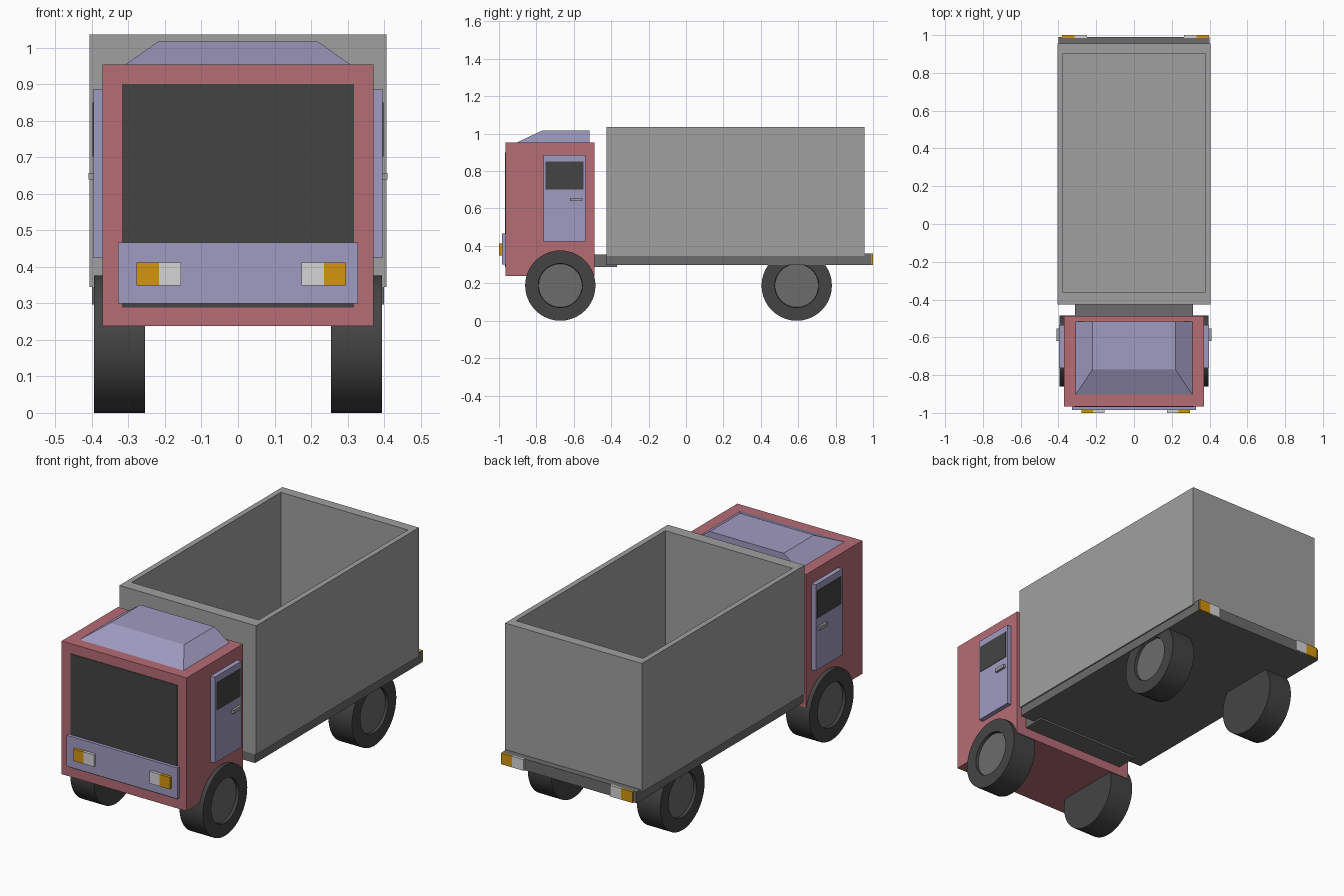
import bpy, bmesh, math
from mathutils import Matrix

cube = bpy.data.objects.get("Cube")
if cube:
    bpy.data.objects.remove(cube, do_unlink=True)


def material(name, *srgb):
    rgb = [(c / 255 / 12.92) if c < 11 else ((c / 255 + 0.055) / 1.055) ** 2.4 for c in srgb]
    mat = bpy.data.materials.new(name)
    mat.use_nodes = True
    mat.diffuse_color = (*rgb, 1)
    mat.node_tree.nodes["Principled BSDF"].inputs["Base Color"].default_value = (*rgb, 1)
    return mat


RED = material("cab red", 182, 109, 117)
LILAC = material("trim lilac", 160, 155, 193)
GREY = material("bed grey", 160, 160, 160)
STEEL = material("chassis grey", 108, 108, 108)
DARK = material("rubber and glass", 68, 68, 68)
WHITE = material("lamp white", 213, 213, 213)
AMBER = material("lamp amber", 212, 149, 16)


def add_object(name, bm, *mats):
    bmesh.ops.recalc_face_normals(bm, faces=bm.faces)
    mesh = bpy.data.meshes.new(name)
    bm.to_mesh(mesh)
    bm.free()
    for mat in mats:
        mesh.materials.append(mat)
    obj = bpy.data.objects.new(name, mesh)
    bpy.context.collection.objects.link(obj)
    return obj


def box_mesh(x, y, z):
    bm = bmesh.new()
    bmesh.ops.create_cube(bm, size=1)
    for v in bm.verts:
        v.co = [sum(r) / 2 + c * (r[1] - r[0]) for r, c in zip((x, y, z), v.co)]
    return bm


def box(name, mat, x, y, z):
    return add_object(name, box_mesh(x, y, z), mat)


# Cab with windscreen and bumper
box("cab", RED, (-0.371, 0.371), (-0.965, -0.488), (0.238, 0.953))
box("windscreen", DARK, (-0.317, 0.317), (-0.968, -0.96), (0.288, 0.9))
box("bumper", LILAC, (-0.329, 0.329), (-0.985, -0.96), (0.3, 0.466))

# Roof fairing: tapered front and sides, upright back
bm = box_mesh((-0.313, 0.313), (-0.91, -0.515), (0.95, 1.016))
for v in bm.verts:
    if v.co.z > 1:
        v.co.x *= 0.7
        if v.co.y < -0.8:
            v.co.y = -0.77
add_object("roof_fairing", bm, LILAC)

# Doors with window and handle
for side, s in (("left", 1), ("right", -1)):
    def span(a, b):
        return tuple(sorted((a * s, b * s)))
    box(side + "_door", LILAC, span(0.365, 0.396), (-0.762, -0.536), (0.424, 0.886))
    box(side + "_door_window", DARK, span(0.392, 0.398), (-0.75, -0.547), (0.702, 0.85))
    box(side + "_door_handle", GREY, span(0.39, 0.409), (-0.62, -0.553), (0.639, 0.657))

# Lamps: an amber and a white block at each corner
for place, y, z, lamps in (
        ("front", (-1.0, -0.98), (0.348, 0.412),
         (("right", -0.278, -0.216, -0.156), ("left", 0.296, 0.235, 0.174))),
        ("rear", (0.985, 1.0), (0.298, 0.358),
         (("right", -0.382, -0.315, -0.248), ("left", 0.398, 0.332, 0.264)))):
    for side, outer, middle, inner in lamps:
        box(f"{place}_{side}_indicator", AMBER, sorted((outer, middle)), y, z)
        box(f"{place}_{side}_lamp", WHITE, sorted((middle, inner)), y, z)

# Chassis and the coupling to the cab
box("chassis", STEEL, (-0.399, 0.399), (-0.425, 0.99), (0.297, 0.358))
box("cab_coupling", STEEL, (-0.312, 0.312), (-0.492, -0.37), (0.287, 0.354))

# Open cargo bed, hollowed from the top
bm = box_mesh((-0.406, 0.406), (-0.426, 0.955), (0.345, 1.036))
top = max(bm.faces, key=lambda f: f.calc_center_median().z)
bmesh.ops.inset_region(bm, faces=[top], thickness=0.03)
for v in top.verts:
    v.co.x = math.copysign(0.377, v.co.x)
    v.co.y = 0.902 if v.co.y > 0 else -0.363
bmesh.ops.inset_region(bm, faces=[top], thickness=0, depth=0)
for v in top.verts:
    v.co.z = 0.385
add_object("cargo_bed", bm, GREY)


# Wheels with a recessed hub on the outer face
def wheel(name, s, y):
    bm = bmesh.new()
    bmesh.ops.create_cone(bm, cap_ends=True, segments=40, radius1=0.188, radius2=0.188, depth=0.14,
                          matrix=Matrix.Rotation(s * math.pi / 2, 4, "Y"))
    cap = max(bm.faces, key=lambda f: f.calc_center_median().x * s)
    bmesh.ops.inset_region(bm, faces=[cap], thickness=0.07)
    bmesh.ops.inset_region(bm, faces=[cap], thickness=0.002, depth=-0.015)
    cap.material_index = 1
    obj = add_object(name, bm, DARK, STEEL)
    obj.location = (s * 0.324, y, 0.188)
    bpy.ops.object.select_all(action="DESELECT")
    obj.select_set(True)
    bpy.context.view_layer.objects.active = obj
    bpy.ops.object.shade_smooth_by_angle(angle=math.radians(30))


for axle, y in (("front", -0.672), ("rear", 0.592)):
    wheel(axle + "_left_wheel", 1, y)
    wheel(axle + "_right_wheel", -1, y)
